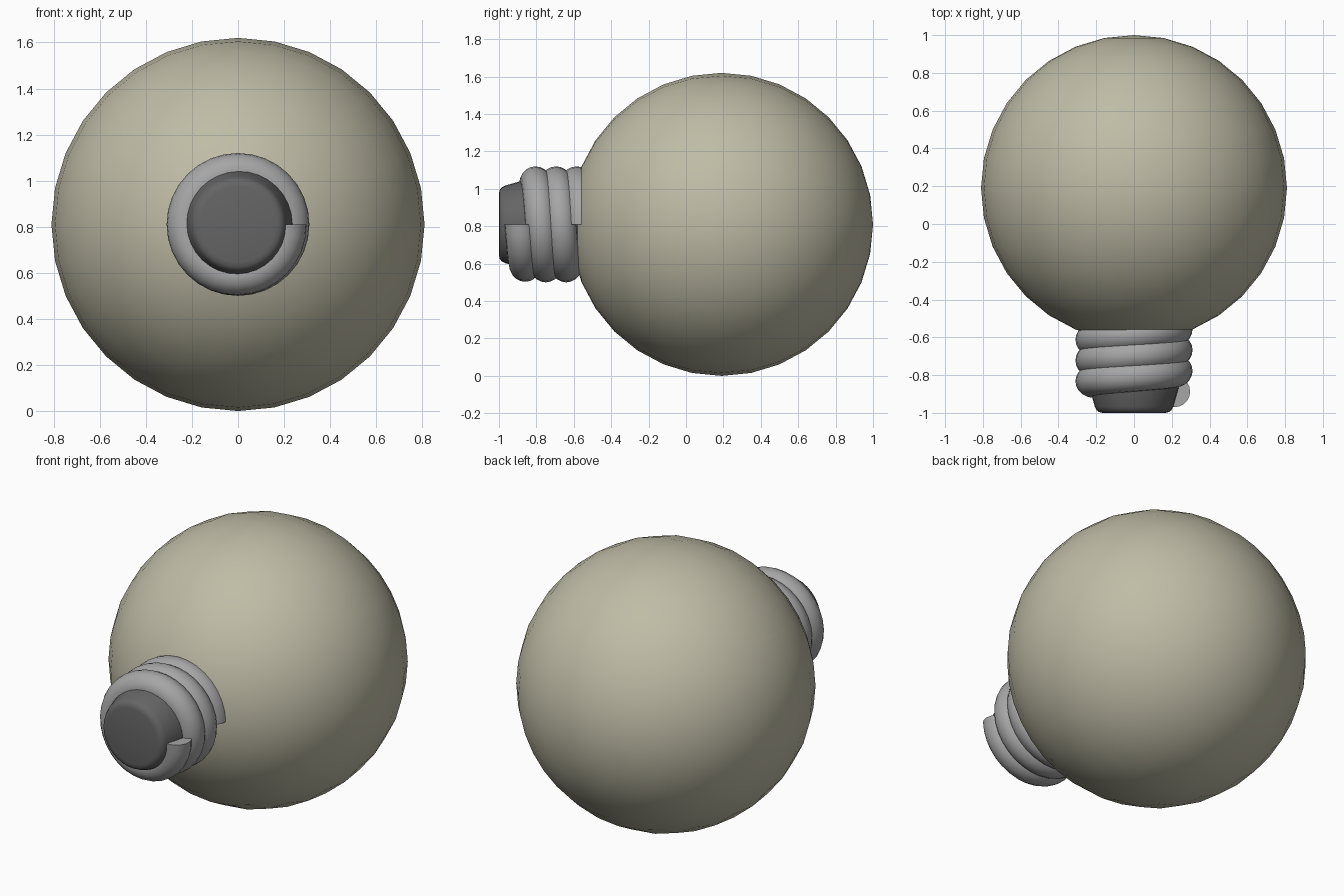
import bpy, bmesh
from math import cos, sin, pi, radians

if "Cube" in bpy.data.objects:
    bpy.data.objects.remove(bpy.data.objects["Cube"])

CZ = 0.81  # height of the bulb axis, which runs along y


def material(name, rgb):
    m = bpy.data.materials.new(name)
    m.diffuse_color = (*rgb, 1)
    m.use_nodes = True
    m.node_tree.nodes["Principled BSDF"].inputs["Base Color"].default_value = m.diffuse_color
    return m


def finish(name, bm, mat, angle):
    bmesh.ops.recalc_face_normals(bm, faces=bm.faces)
    me = bpy.data.meshes.new(name)
    bm.to_mesh(me)
    bm.free()
    me.materials.append(mat)
    ob = bpy.data.objects.new(name, me)
    bpy.context.collection.objects.link(ob)
    bpy.ops.object.select_all(action='DESELECT')
    ob.select_set(True)
    bpy.context.view_layer.objects.active = ob
    bpy.ops.object.shade_smooth_by_angle(angle=radians(angle))
    return ob


def skin(rings):
    """Bridge a list of closed point rings and cap both ends."""
    bm = bmesh.new()
    loops = [[bm.verts.new(p) for p in ring] for ring in rings]
    n = len(loops[0])
    for a, b in zip(loops, loops[1:]):
        for i in range(n):
            j = (i + 1) % n
            bm.faces.new((a[i], a[j], b[j], b[i]))
    bm.faces.new(loops[0])
    bm.faces.new(loops[-1])
    return bm


glass = material("warm_glass", (0.52, 0.50, 0.38))
metal = material("thread_metal", (0.38, 0.38, 0.38))
dark = material("contact_metal", (0.13, 0.13, 0.13))

# Glass globe, poles along y
bm = bmesh.new()
bmesh.ops.create_uvsphere(bm, u_segments=32, v_segments=16, radius=0.81)
for v in bm.verts:
    x, y, z = v.co
    v.co = (x, 0.19 + z, CZ - y)
finish("globe", bm, glass, 40)

# Dark contact core: rounded front edge, widening towards the globe
profile = [(0.165, -1.0), (0.184, -0.996), (0.198, -0.986), (0.207, -0.968),
           (0.235, -0.87), (0.24, -0.82), (0.24, -0.5)]
rings = [[(r * cos(2 * pi * i / 32), y, CZ + r * sin(2 * pi * i / 32))
          for i in range(32)] for r, y in profile]
finish("contact_core", skin(rings), dark, 40)

# Screw thread: round tube coiled three turns around the core
STEPS, SIDES, TURNS, PITCH, TUBE = 32, 20, 3, 0.11, 0.082
rings = []
for k in range(STEPS * TURNS + 1):
    t = k / STEPS
    a = 2 * pi * t
    centre = 0.215 + 0.013 * min(1, t * 3)
    ring = []
    for i in range(SIDES):
        b = 2 * pi * i / SIDES
        r = centre + TUBE * cos(b)
        ring.append((r * cos(a), -0.8875 + PITCH * t + TUBE * sin(b), CZ - r * sin(a)))
    rings.append(ring)
finish("screw_thread", skin(rings), metal, 50)
